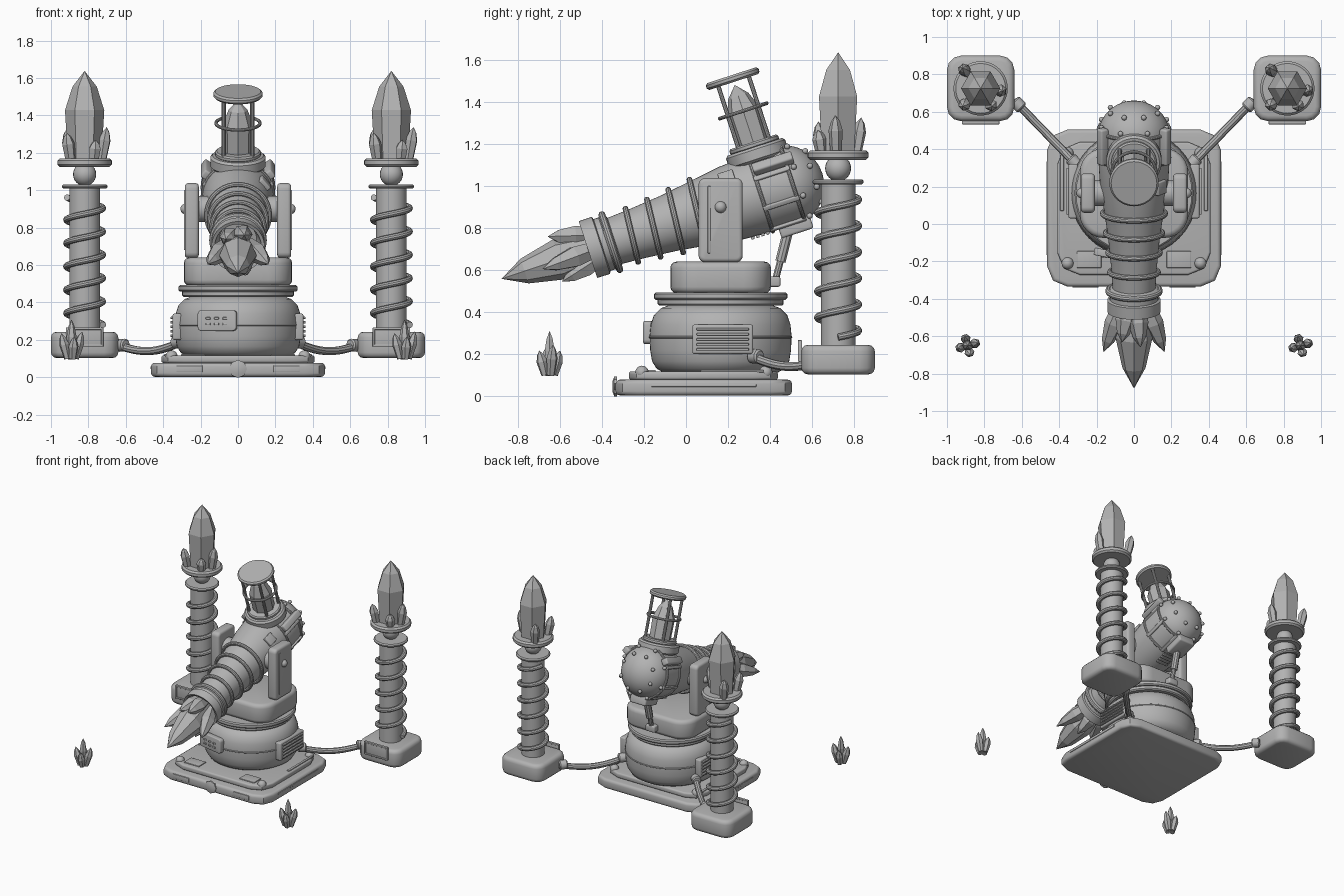
import bpy, bmesh, math
from mathutils import Matrix, Vector
from math import sin, cos, pi, radians

old = bpy.data.objects.get("Cube")
if old:
    bpy.data.objects.remove(old)

grey = bpy.data.materials.new("plain_grey")
grey.use_nodes = True
tone = (0.45, 0.45, 0.45, 1)
grey.diffuse_color = tone
grey.node_tree.nodes["Principled BSDF"].inputs["Base Color"].default_value = tone
WORLD = Matrix.Identity(4)


def add(name, bm, matrix, smooth=True):
    bmesh.ops.recalc_face_normals(bm, faces=bm.faces)
    mesh = bpy.data.meshes.new(name)
    bm.to_mesh(mesh)
    bm.free()
    finish(name, mesh, matrix, smooth)


def finish(name, mesh, matrix, smooth=True):
    mesh.transform(matrix)
    mesh.materials.clear()
    mesh.materials.append(grey)
    for p in mesh.polygons:
        p.use_smooth = smooth
    if smooth:
        mesh.set_sharp_from_angle(angle=radians(35))
    bpy.context.collection.objects.link(bpy.data.objects.new(name, mesh))


def aim(loc, direction=(0, 0, 1)):
    return Matrix.Translation(loc) @ Vector(direction).to_track_quat('Z', 'Y').to_matrix().to_4x4()


def lathe(name, profile, matrix, segs=40, smooth=True):
    """Turn (radius, height) points around local z."""
    bm = bmesh.new()
    rings = [[bm.verts.new((r * cos(2 * pi * i / segs), r * sin(2 * pi * i / segs), z))
              for i in range(segs)] for r, z in profile]
    for a, b in zip(rings, rings[1:]):
        for i in range(segs):
            j = (i + 1) % segs
            bm.faces.new((a[i], a[j], b[j], b[i]))
    bmesh.ops.remove_doubles(bm, verts=bm.verts, dist=1e-5)
    add(name, bm, matrix, smooth)


def disc(name, r, h, matrix, edge=0.008):
    lathe(name, [(0, 0), (r - edge, 0), (r, edge), (r, h - edge), (r - edge, h), (0, h)], matrix)


def ball(name, r, matrix):
    bm = bmesh.new()
    bmesh.ops.create_uvsphere(bm, u_segments=20, v_segments=12, radius=r)
    add(name, bm, matrix)


def box(name, size, matrix, edge=0.01, corner=0, steps=4):
    """Box with rounded upright corners and softened rims."""
    bm = bmesh.new()
    bmesh.ops.create_cube(bm, size=1)
    bmesh.ops.scale(bm, vec=size, verts=bm.verts)
    if corner:
        up = [e for e in bm.edges if abs(e.verts[0].co.z - e.verts[1].co.z) > 1e-4]
        bmesh.ops.bevel(bm, geom=up, offset=corner, segments=steps, profile=0.5, affect='EDGES')
        rims = [e for e in bm.edges if abs(e.verts[0].co.z - e.verts[1].co.z) < 1e-4]
    else:
        rims = bm.edges[:]
    if edge:
        bmesh.ops.bevel(bm, geom=rims, offset=edge, segments=3, profile=0.5, affect='EDGES')
    add(name, bm, matrix)


def tube(name, points, r, matrix=WORLD, closed=False):
    curve = bpy.data.curves.new(name, 'CURVE')
    curve.dimensions = '3D'
    curve.bevel_depth, curve.bevel_resolution, curve.use_fill_caps = r, 3, True
    line = curve.splines.new('POLY')
    line.points.add(len(points) - 1)
    for p, co in zip(line.points, points):
        p.co = (*co, 1)
    line.use_cyclic_u = closed
    ob = bpy.data.objects.new(name + "_path", curve)
    bpy.context.collection.objects.link(ob)
    mesh = bpy.data.meshes.new_from_object(ob)
    bpy.data.objects.remove(ob)
    finish(name, mesh, matrix)


def ring(name, radius, r, matrix):
    tube(name, [(radius * cos(a * pi / 20), radius * sin(a * pi / 20), 0) for a in range(40)], r, matrix, True)


def crystal(name, loc, direction, r, length, shoulder=0.6, base=0.8, segs=6, parent=WORLD):
    lathe(name, [(0, 0), (r * base, 0), (r, length * shoulder), (r * 0.62, length * (shoulder + 0.6 * (1 - shoulder))),
                 (0, length)], parent @ aim(loc, direction), segs, False)


def at(x, y, z):
    return Matrix.Translation((x, y, z))


# Base plates
box("base_plate", (0.93, 0.84, 0.075), at(0, 0.085, 0.04), 0.02, 0.11, 2)
box("base_step", (0.82, 0.71, 0.04), at(0, 0.083, 0.097), 0.012, 0.12, 2)
lathe("front_boss", [(0, 0), (0.048, 0), (0.048, 0.012), (0.025, 0.02), (0, 0.02)], aim((0, -0.33, 0.045), (0, -1, 0)), 8)
for side in (-1, 1):
    box("base_side_strip", (0.01, 0.5, 0.014), at(side * 0.464, 0.085, 0.05), 0.003)
    box("base_top_strip", (0.02, 0.3, 0.012), at(side * 0.385, 0.22, 0.118), 0.004)
    box("base_front_vent", (0.14, 0.01, 0.035), at(side * 0.26, -0.335, 0.045), 0.003)
    box("base_top_plate", (0.13, 0.09, 0.012), at(side * 0.24, -0.19, 0.118), 0.004)
    for y in (-0.21, 0.38):
        ball("base_bolt", 0.032, at(side * 0.355, y, 0.112))

# Drum body and turntable
lathe("drum", [(0, 0.11), (0.27, 0.11), (0.305, 0.13), (0.327, 0.165), (0.336, 0.22), (0.338, 0.29), (0.333, 0.34),
               (0.318, 0.385), (0.285, 0.418), (0.24, 0.435), (0, 0.435)], at(0, 0.165, 0), 64)
ring("drum_seam", 0.336, 0.006, at(0, 0.165, 0.28))
disc("turntable_lower", 0.3, 0.035, at(0, 0.165, 0.43))
disc("turntable_upper", 0.318, 0.035, at(0, 0.165, 0.458))
box("turret_block", (0.58, 0.48, 0.15), at(0, 0.165, 0.565), 0.03, 0.13, 6)
box("control_panel", (0.21, 0.11, 0.04), at(-0.11, -0.166, 0.303) @ Matrix.Rotation(-0.2, 4, 'Z') @ Matrix.Rotation(pi / 2, 4, 'X'), 0.006, 0.02)
for i in range(3):
    for j in range(2):
        box("panel_key", (0.025, 0.01, 0.012), at(-0.16 + i * 0.045, -0.178 - i * 0.009, 0.285 + j * 0.03), 0.003)
for side in (-1, 1):
    box("side_vent_frame", (0.05, 0.29, 0.14), at(side * 0.325, 0.175, 0.27), 0.01)
    for i in range(5):
        box("side_vent_slat", (0.02, 0.25, 0.012), at(side * 0.352, 0.175, 0.222 + i * 0.024), 0.004)

# Support arms
for side in (-1, 1):
    box("support_arm", (0.4, 0.21, 0.075), at(side * 0.247, 0.165, 0.838) @ Matrix.Rotation(pi / 2, 4, 'Y'), 0.018, 0.03)
    ball("arm_bolt", 0.028, at(side * 0.28, 0.165, 0.9))
    box("arm_groove_strip", (0.008, 0.014, 0.32), at(side * 0.285, 0.11, 0.84), 0.003)
    disc("pivot_pin", 0.07, 0.1, aim((side * 0.14, 0.165, 0.9), (side, 0, 0)))

# Tilted barrel: local y runs to the rear, local z points up from it
TILT = at(0, 0.165, 0.903) @ Matrix.Rotation(radians(18), 4, 'X')
BORE = TILT @ aim((0, 0, 0), (0, 1, 0))
dome = [(0.19 * cos(a * pi / 16), 0.33 + 0.18 * sin(a * pi / 16)) for a in range(9)]
lathe("barrel", [(0, -0.54), (0.1, -0.54), (0.125, -0.66), (0.142, -0.665), (0.143, -0.60), (0.13, -0.595), (0.13, -0.57),
                 (0.138, -0.565), (0.138, -0.54), (0.115, -0.53), (0.122, -0.42), (0.138, -0.25), (0.16, -0.1),
                 (0.182, 0.05), (0.19, 0.18)] + dome, BORE, 48)
ring("muzzle_collar", 0.137, 0.017, BORE @ at(0, 0, -0.55))
for s, r in ((-0.445, 0.13), (-0.335, 0.14), (-0.225, 0.153), (-0.115, 0.168)):
    ring("barrel_coil", r, 0.014, BORE @ at(0, 0, s) @ Matrix.Rotation(0.08, 4, 'X'))
for s in (0.2, 0.36):
    ring("rear_band", 0.19, 0.01, BORE @ at(0, 0, s))
for i in range(8):
    turn = BORE @ Matrix.Rotation(i * pi / 4 + pi / 8, 4, 'Z')
    box("rear_strap", (0.02, 0.024, 0.18), turn @ at(0.193, 0, 0.28), 0.005)
    ball("dome_bolt", 0.014, turn @ at(0.137, 0, 0.465))
    ball("dome_rim_bolt", 0.014, turn @ at(0.188, 0, 0.39))
for side in (-1, 1):
    fin = TILT @ Matrix.Rotation(side * radians(55), 4, 'Y')
    box("rear_fin", (0.05, 0.2, 0.05), fin @ at(0, 0.3, 0.205), 0.01)
box("barrel_plate", (0.07, 0.075, 0.03), TILT @ Matrix.Rotation(radians(50), 4, 'Y') @ at(0, 0.07, 0.185), 0.006)

# Belly box and piston
box("belly_box", (0.14, 0.16, 0.07), TILT @ at(0, 0.31, -0.2), 0.012)
for i in range(4):
    box("belly_slat", (0.1, 0.016, 0.014), TILT @ at(0, 0.1 + i * 0.025, -0.19), 0.003)
tube("piston_sleeve", [(0, 0.49, 0.8), (0, 0.45, 0.64)], 0.026)
tube("piston_rod", [(0, 0.46, 0.68), (0, 0.42, 0.53)], 0.017)
box("piston_foot", (0.08, 0.06, 0.05), at(0, 0.42, 0.545), 0.01)

# Muzzle crystal with side shards
crystal("muzzle_crystal", (0, -0.57, 0), (0, -1, -0.01), 0.1, 0.53, 0.45, 0.6, 8, TILT)
for x, z, size in ((-1, -0.15, 0.3), (1, -0.15, 0.3), (0.25, 1, 0.22), (-0.5, 0.8, 0.2), (0.3, -0.9, 0.22)):
    crystal("muzzle_shard", (x * 0.055, -0.6, z * 0.05), (x * 0.36, -1, z * 0.3), 0.055, size + 0.02, 0.45, 0.7, 6, TILT)

# Lantern on top of the barrel
LAMP = TILT @ at(0, 0.243, 0)
disc("lantern_base", 0.148, 0.07, LAMP @ at(0, 0, 0.15), 0.012)
disc("lantern_seat", 0.122, 0.03, LAMP @ at(0, 0, 0.215))
disc("lantern_cap", 0.132, 0.034, LAMP @ at(0, 0, 0.545), 0.01)
ring("lantern_hoop", 0.118, 0.009, LAMP @ at(0, 0, 0.4))
for i in range(4):
    a = pi / 4 + i * pi / 2
    tube("lantern_rod", [(0.108 * cos(a), 0.108 * sin(a), z) for z in (0.2, 0.56)], 0.011, LAMP)
crystal("lantern_crystal", (0, 0, 0.22), (0, 0, 1), 0.082, 0.31, 0.55, 0.95, 8, LAMP)

# Coil towers, hoses and loose crystal clusters
for side in (-1, 1):
    T = at(side * 0.82, 0.725, 0)
    box("tower_foot", (0.36, 0.35, 0.14), T @ at(0, 0, 0.173), 0.03, 0.075, 3)
    box("tower_panel", (0.2, 0.012, 0.1), T @ at(0, -0.18, 0.215), 0.004)
    for dx, dz, w, h in ((0, 0.045, 0.2, 0.012), (0, -0.045, 0.2, 0.012), (-0.094, 0, 0.012, 0.1), (0.094, 0, 0.012, 0.1)):
        box("panel_frame", (w, 0.02, h), T @ at(dx, -0.182, 0.215 + dz), 0.003)
    disc("tower_column", 0.082, 0.8, T @ at(0, 0, 0.22))
    tube("tower_coil", [(0.098 * cos(t * pi / 12), 0.098 * sin(t * pi / 12), 0.28 + t * 0.0052)
                        for t in range(132)], 0.017, T)
    disc("tower_collar", 0.122, 0.024, T @ at(0, 0, 1.008))
    ball("tower_ball", 0.062, T @ at(0, 0, 1.085))
    disc("tower_dish", 0.145, 0.045, T @ at(0, 0, 1.125), 0.012)
    crystal("tower_crystal", (0, 0, 1.16), (0, 0, 1), 0.105, 0.478, 0.56, 0.85, 6, T)
    for x, y, h in ((-0.075, 0.085, 0.17), (-0.075, -0.075, 0.15), (0.09, -0.01, 0.18), (0.05, -0.08, 0.11)):
        crystal("tower_shard", (x, y, 1.16), (x * 1.8, y * 1.8, 1), 0.034, h, 0.6, 0.8, 6, T)
    # Hose sags between foot and drum
    a, b = Vector((side * 0.64, 0.66, 0.17)), Vector((side * 0.30, 0.31, 0.19))
    tube("hose", [a.lerp(b, i / 12) - Vector((0, 0, 0.04 * sin(pi * i / 12))) for i in range(13)], 0.022)
    for end, way in ((a, b - a), (b, a - b)):
        disc("hose_socket", 0.034, 0.06, aim(end, way))
    for dx, dy, h in ((0, 0, 0.21), (-0.035, -0.01, 0.14), (0.035, 0.01, 0.15), (0.01, -0.035, 0.12), (-0.01, 0.035, 0.12)):
        crystal("loose_crystal", (side * 0.89 + dx * 0.6, -0.65 + dy * 0.6, 0.1), (dx * 7, dy * 7, 1), 0.027, h, 0.55, 0.7)
